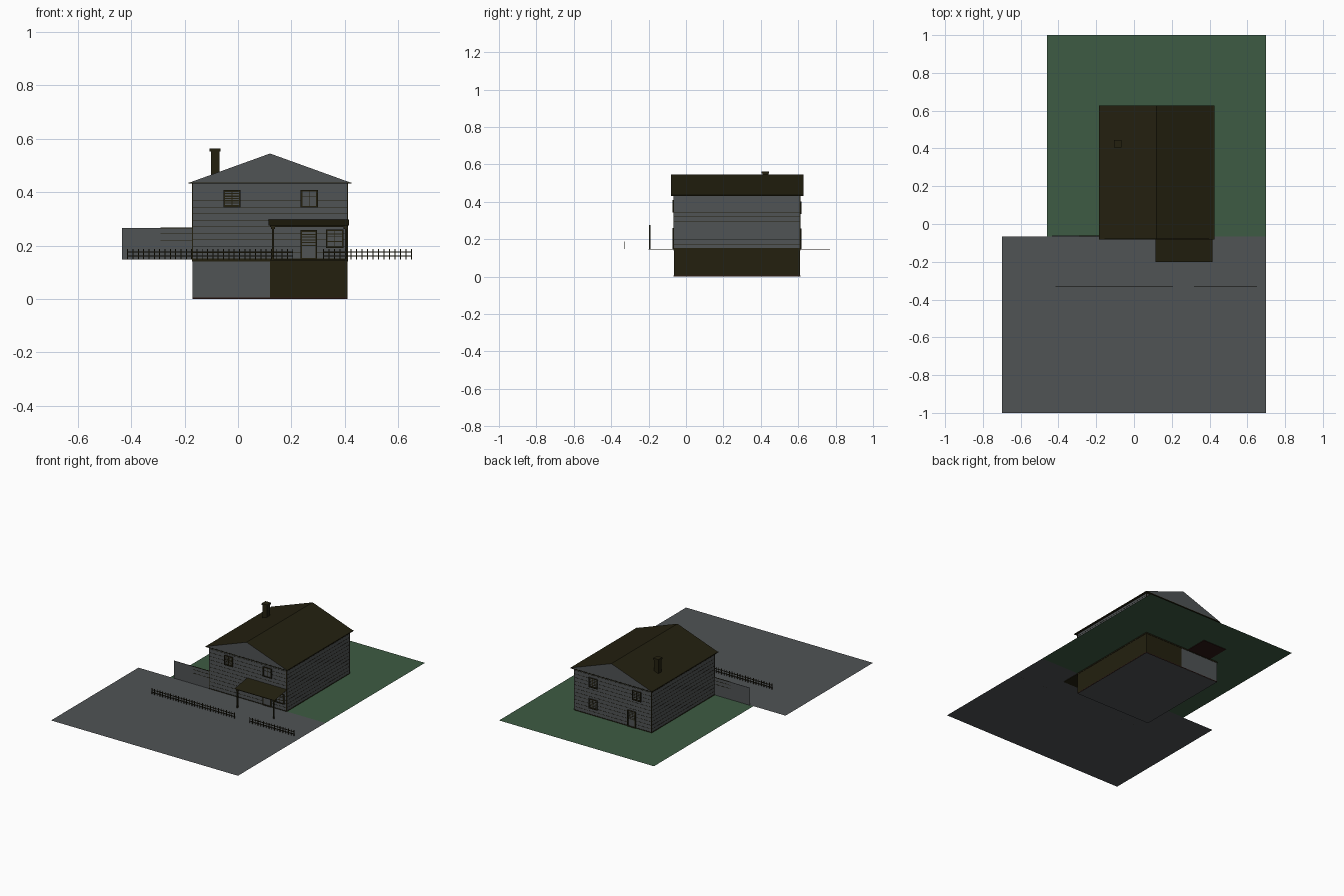
import bpy, bmesh
from mathutils import Vector

old = bpy.data.objects.get("Cube")
if old:
    bpy.data.objects.remove(old, do_unlink=True)


def material(name, rgb):
    m = bpy.data.materials.new(name)
    m.use_nodes = True
    m.diffuse_color = (*rgb, 1)
    m.node_tree.nodes["Principled BSDF"].inputs["Base Color"].default_value = (*rgb, 1)
    return m


GREY = material("slate grey", (0.08, 0.087, 0.091))
GREEN = material("lawn green", (0.047, 0.105, 0.056))
BROWN = material("dark brown", (0.017, 0.0145, 0.0048))
RED = material("dark red brown", (0.026, 0.009, 0.007))

# Main levels and house outline
GROUND, EAVE, RIDGE = 0.148, 0.436, 0.545
X0, X1, Y0, Y1 = -0.17, 0.41, -0.065, 0.61
MID = (X0 + X1) / 2


def finish(name, bm, *mats):
    mesh = bpy.data.meshes.new(name)
    bm.normal_update()
    bm.to_mesh(mesh)
    bm.free()
    for m in mats:
        mesh.materials.append(m)
    ob = bpy.data.objects.new(name, mesh)
    bpy.context.collection.objects.link(ob)
    return ob


def add_box(bm, x0, x1, y0, y1, z0, z1):
    lo, hi = Vector((x0, y0, z0)), Vector((x1, y1, z1))
    for v in bmesh.ops.create_cube(bm, size=1)["verts"]:
        v.co = Vector([a + (c + 0.5) * (b - a) for a, b, c in zip(lo, hi, v.co)])


def boxes(name, mat, items):
    bm = bmesh.new()
    for item in items:
        add_box(bm, *item)
    return finish(name, bm, mat)


def sheet(name, mat, x0, x1, y0, y1, z0, z1):
    """Single flat face, sloping from z0 at y0 to z1 at y1."""
    bm = bmesh.new()
    bm.faces.new([bm.verts.new(p) for p in
                  ((x0, y0, z0), (x1, y0, z0), (x1, y1, z1), (x0, y1, z1))])
    return finish(name, bm, mat)


# Ground
sheet("paving", GREY, -0.7, 0.7, -1, Y0, GROUND, GROUND)
sheet("lawn", GREEN, -0.46, 0.7, Y0, 1, GROUND, GROUND)
boxes("porch_slab", BROWN, [(0.12, X1, -0.2, Y0, 0.144, 0.1475)])
boxes("back_step", RED, [(-0.11, 0.07, Y1, 0.77, 0.144, 0.1475)])

# Basement: one half grey, the other brown with a grey underside
boxes("basement_left", GREY, [(X0, MID, Y0, Y1, 0, GROUND)])
half = boxes("basement_right", BROWN, [(MID, X1, Y0, Y1, 0, GROUND)])
half.data.materials.append(GREY)
for p in half.data.polygons:
    p.material_index = int(p.normal.z < -0.5)


def band(x0, x1, y0, y1, z, h, out):
    return (x0 - out, x1 + out, y0 - out, y1 + out, z, z + h)


boxes("basement_plinth", RED, [band(X0, X1, Y0, Y1, 0.001, 0.005, 0.001)])

# Walls with thin siding lines
boxes("house_walls", GREY, [(X0, X1, Y0, Y1, GROUND, EAVE)])
boxes("sill_trim", BROWN, [band(X0, X1, Y0, Y1, 0.14, 0.012, 0.002)])
boxes("siding_lines", BROWN, [band(X0, X1, Y0, Y1, 0.172 + i * 0.0245, 0.0015, 0.001)
                              for i in range(11)])
boxes("corner_trim", BROWN, [(x - 0.002, x + 0.002, y - 0.002, y + 0.002, GROUND, EAVE)
                             for x in (X0, X1) for y in (Y0, Y1)])

# Side screen wall
boxes("screen_wall", GREY, [(-0.435, X0, Y0, Y0 + 0.003, GROUND, 0.266)])
boxes("screen_wall_trim", BROWN, [(-0.29, X0, Y0 - 0.001, Y0 + 0.004, z, z + 0.002)
                                  for z in (0.22, 0.244, 0.265)])

# Gable roof: triangular prism with grey ends and brown slopes
bm = bmesh.new()
ends = [[bm.verts.new((x, y, z)) for x, z in
         ((MID - 0.302, EAVE), (MID + 0.302, EAVE), (MID, RIDGE))] for y in (-0.08, 0.627)]
for a, b in ((0, 1), (1, 2), (2, 0)):
    bm.faces.new((ends[0][a], ends[0][b], ends[1][b], ends[1][a]))
for end in ends:
    bm.faces.new(end)
bmesh.ops.recalc_face_normals(bm, faces=bm.faces)
for f in bm.faces:
    f.material_index = int(abs(f.normal.y) > 0.9)
finish("roof", bm, BROWN, GREY)
boxes("eave_board", BROWN, [(MID - 0.305, MID + 0.305, -0.081, 0.628, 0.432, 0.437)])

# Chimney with cap
boxes("chimney", BROWN, [(-0.102, -0.07, 0.408, 0.441, 0.44, 0.56),
                         (-0.106, -0.066, 0.404, 0.445, 0.552, 0.563)])


def opening(name, x, z0, w, h, front=True, slats=0, cross=True):
    """Framed window or door on the front or back wall."""
    t, y, s = 0.006, (Y0 if front else Y1), (-1 if front else 1)
    x0, x1, z1 = x - w / 2, x + w / 2, z0 + h

    def at(a, b, c, d, depth):
        return (a, b, min(y, y + s * depth), max(y, y + s * depth), c, d)

    boxes(name + "_pane", GREY, [at(x0, x1, z0, z1, 0.003)])
    bars = [at(x0, x0 + t, z0, z1, 0.007), at(x1 - t, x1, z0, z1, 0.007),
            at(x0, x1, z0, z0 + t, 0.007), at(x0, x1, z1 - t, z1, 0.007)]
    if cross:
        bars.append(at(x - 0.0015, x + 0.0015, z0, z1, 0.005))
        bars.append(at(x0, x1, z0 + h * 0.6, z0 + h * 0.6 + 0.002, 0.005))
    top = min(h, 0.066)
    for i in range(slats):
        z = z1 - top + (i + 0.7) * top / (slats + 0.4)
        bars.append(at(x0 + t, x1 - t, z, z + 0.004, 0.004))
    boxes(name + "_frame", BROWN, bars)


opening("front_upper_left_window", -0.023, 0.342, 0.064, 0.066, slats=7)
opening("front_upper_right_window", 0.267, 0.342, 0.064, 0.066)
opening("front_lower_window", 0.362, 0.192, 0.066, 0.068, slats=2)
opening("front_door", 0.265, GROUND, 0.062, 0.11, slats=6, cross=False)
opening("back_upper_left_window", 0.267, 0.335, 0.066, 0.066, False, 6)
opening("back_upper_right_window", -0.06, 0.335, 0.066, 0.066, False, 6)
opening("back_lower_window", 0.267, 0.192, 0.066, 0.066, False, 6)
opening("back_door", -0.023, GROUND, 0.062, 0.11, False, 6, False)

# Porch roof, beam, posts and post caps
sheet("porch_roof", BROWN, 0.115, 0.415, -0.202, -0.066, 0.276, 0.298)
porch = [(0.12, X1, -0.196, -0.192, 0.269, 0.276)]
for x in (0.131, 0.404):
    porch.append((x - 0.004, x + 0.004, -0.198, -0.19, GROUND, 0.276))
    porch.append((x - 0.008, x + 0.008, -0.199, -0.189, 0.262, 0.27))
boxes("porch_frame", BROWN, porch)


# Picket fence in two runs
def fence(name, x0, x1):
    count = round((x1 - x0) / 0.02)
    parts = [(x0, x1, -0.331, -0.328, z, z + 0.004) for z in (0.159, 0.174)]
    for i in range(count + 1):
        x = x0 + (x1 - x0) * i / count
        parts.append((x - 0.0018, x + 0.0018, -0.332, -0.329, GROUND, 0.187))
    boxes(name, BROWN, parts)


fence("fence_long", -0.413, 0.205)
fence("fence_short", 0.32, 0.65)
